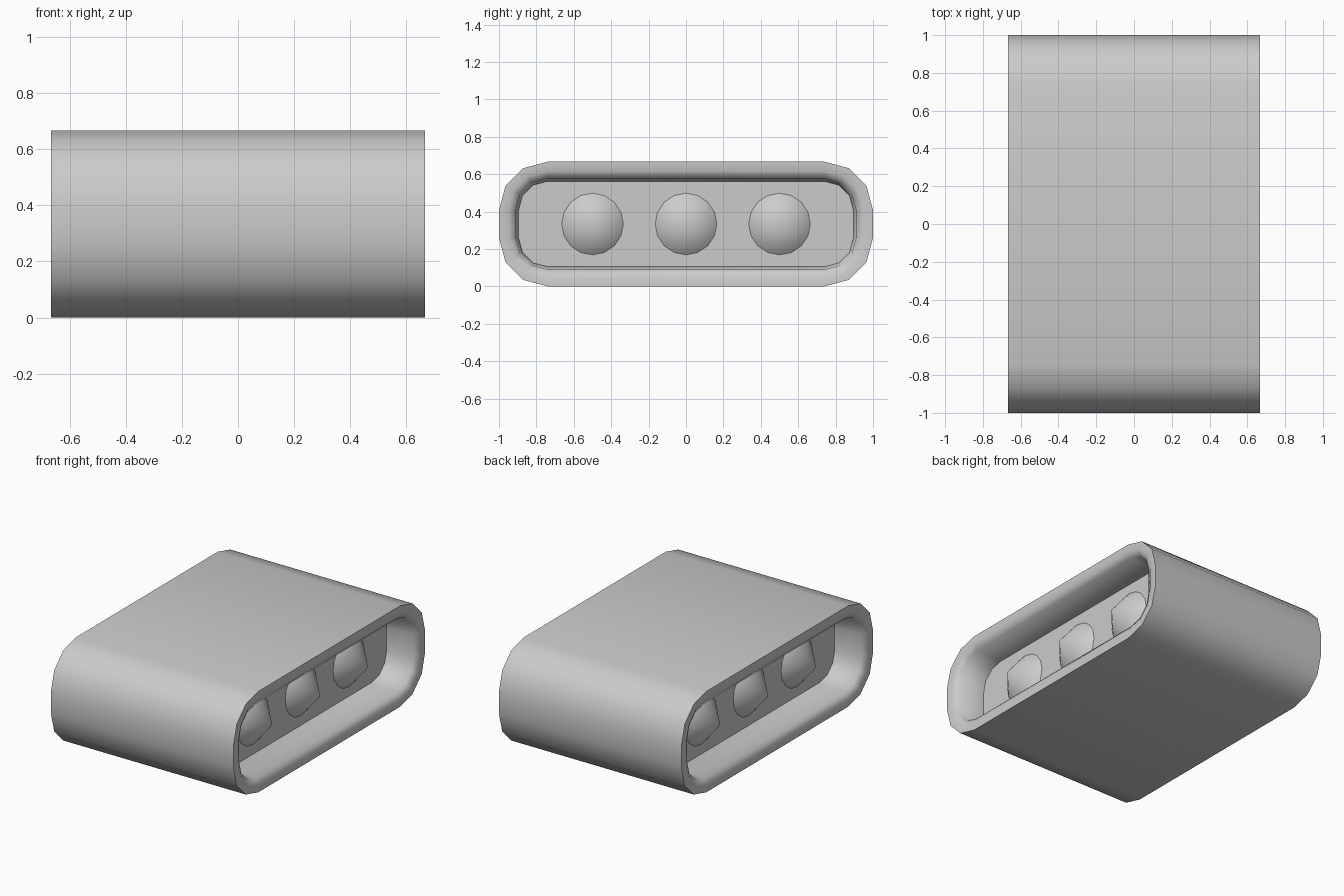
import bpy, bmesh
from math import cos, sin, radians
from mathutils import Matrix

if "Cube" in bpy.data.objects:
    bpy.data.objects.remove(bpy.data.objects["Cube"])

MID = 1 / 3      # height of the centre line
HALF = 2 / 3     # half length along x


def ring(bm, x, inset):
    """Rounded rectangle in the yz plane, three segments per corner."""
    r = 0.26 - inset
    cy, cz = 0.74, HALF / 2 - 0.26
    corners = [(cy, cz, 0), (-cy, cz, 90), (-cy, -cz, 180), (cy, -cz, 270)]
    return [bm.verts.new((x, y + r * cos(radians(a + 30 * k)),
                          MID + z + r * sin(radians(a + 30 * k))))
            for y, z, a in corners for k in range(4)]


def bridge(bm, a, b):
    n = len(a)
    for i in range(n):
        bm.faces.new((a[i], a[(i + 1) % n], b[(i + 1) % n], b[i]))


def finish(bm, name, angle):
    bmesh.ops.recalc_face_normals(bm, faces=bm.faces)
    mesh = bpy.data.meshes.new(name)
    bm.to_mesh(mesh)
    bm.free()
    ob = bpy.data.objects.new(name, mesh)
    bpy.context.collection.objects.link(ob)
    bpy.ops.object.select_all(action='DESELECT')
    ob.select_set(True)
    bpy.context.view_layer.objects.active = ob
    bpy.ops.object.shade_smooth_by_angle(angle=radians(angle))
    return ob


# Housing: outer skin, soft rim, recess walls and the end plates, both ends
section = [(HALF, 0.0), (HALF, 0.05), (0.645, 0.09), (0.46, 0.105)]
bm = bmesh.new()
stations = [(-x, i) for x, i in reversed(section)] + section
rings = [ring(bm, x, i) for x, i in stations]
for k in range(len(rings) - 1):
    bridge(bm, rings[k], rings[k + 1])
bm.faces.new(rings[0])
bm.faces.new(rings[-1])
finish(bm, "housing", 65)

# Three cone lamps on each end plate
DEPTH = 0.14
for side, label in ((1, "right"), (-1, "left")):
    for i, y in enumerate((-0.5, 0, 0.5)):
        bm = bmesh.new()
        place = (Matrix.Translation((side * (0.46 + DEPTH / 2), y, MID))
                 @ Matrix.Rotation(radians(90 * side), 4, 'Y'))
        bmesh.ops.create_cone(bm, cap_ends=False, segments=16, radius1=0.165,
                              radius2=0, depth=DEPTH, matrix=place)
        bmesh.ops.remove_doubles(bm, verts=bm.verts, dist=1e-5)
        finish(bm, f"lamp_cone_{label}_{i + 1}", 60)
